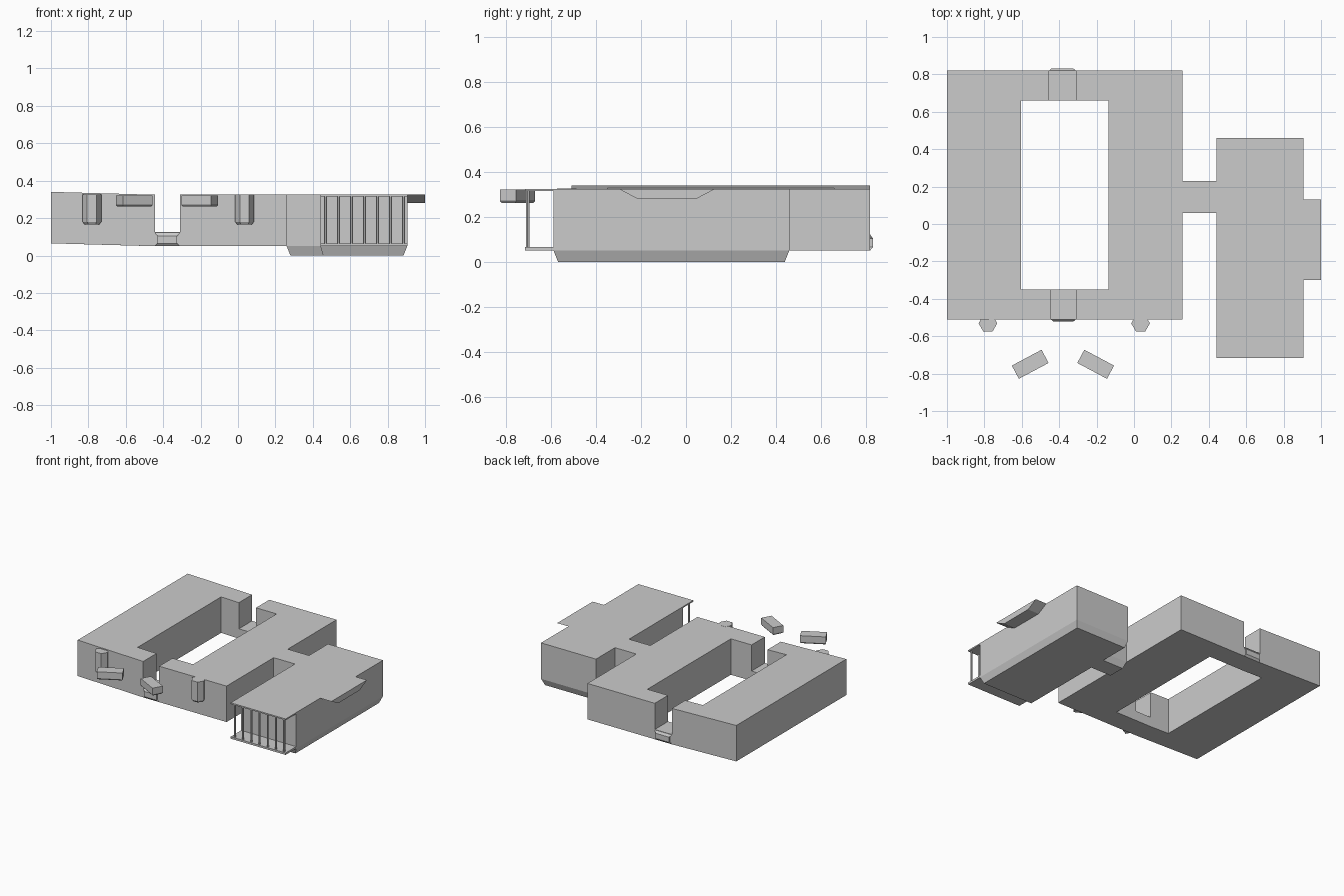
import bpy, bmesh, math
from mathutils import Matrix

if "Cube" in bpy.data.objects:
    bpy.data.objects.remove(bpy.data.objects["Cube"])


def loft(name, rings, shear=None):
    """Solid through a list of (outline, z) rings with equal point counts."""
    bm = bmesh.new()
    loops = [[bm.verts.new((x, y, z + (shear(x) if shear else 0))) for x, y in pts]
             for pts, z in rings]
    bm.faces.new(loops[0][::-1])
    bm.faces.new(loops[-1])
    n = len(loops[0])
    for a, b in zip(loops, loops[1:]):
        for i in range(n):
            j = (i + 1) % n
            bm.faces.new((a[i], a[j], b[j], b[i]))
    bmesh.ops.recalc_face_normals(bm, faces=bm.faces)
    me = bpy.data.meshes.new(name)
    bm.to_mesh(me)
    bm.free()
    ob = bpy.data.objects.new(name, me)
    bpy.context.collection.objects.link(ob)
    return ob


def rect(x0, x1, y0, y1):
    return [(x0, y0), (x1, y0), (x1, y1), (x0, y1)]


def ngon(cx, cy, r, n=6):
    return [(cx + r * math.cos(math.tau * i / n), cy + r * math.sin(math.tau * i / n))
            for i in range(n)]


BASE, TOP = 0.05, 0.325

# Courtyard building: gently rising left wing and flat right wing
left = [(-1, -.51), (-.445, -.51), (-.445, -.35), (-.605, -.35),
        (-.605, .66), (-.455, .66), (-.455, .82), (-1, .82)]
right = [(.26, -.51), (.26, .82), (-.31, .82), (-.31, .66),
         (-.135, .66), (-.135, -.35), (-.31, -.35), (-.31, -.51)]
loft("left_wing", [(left, BASE), (left, TOP)], lambda x: 0.0275 * max(0, -.45 - x))
loft("right_wing", [(right, BASE), (right, TOP)])

# Low gateway sills with a bevelled outer lip
for name, x0, y_in, y_out, s in (("front_sill", -.445, -.35, -.51, -1),
                                 ("back_sill", -.455, .66, .82, 1)):
    loft(name, [(rect(x0, -.31, y_in, y_out), BASE),
                (rect(x0, -.31, y_in, y_out), 0.125)])
    a, b = y_out, y_out + s * 0.012
    loft(name + "_lip", [(rect(x0, -.31, a - s * .01, a), BASE),
                         (rect(x0 + .015, -.325, a - s * .01, b), 0.065),
                         (rect(x0 + .015, -.325, a - s * .01, b), 0.105),
                         (rect(x0, -.31, a - s * .01, a), 0.122)])

# Side hall with link passage and tapered footing
hall = [(.44, -.59), (.905, -.59), (.905, .46), (.44, .46),
        (.44, .23), (.26, .23), (.26, .06), (.44, .06)]
foot = [(.455, -.57), (.885, -.57), (.885, .44), (.455, .44),
        (.455, .21), (.28, .21), (.28, .08), (.455, .08)]
loft("side_hall", [(foot, 0), (hall, BASE), (hall, TOP)])

# Porch floor, roof and slim columns
porch = rect(.44, .905, -.717, -.59)
loft("porch_floor", [(porch, BASE), (porch, 0.065)])
loft("porch_roof", [(porch, 0.315), (porch, TOP)])
for i in range(7):
    c = ngon(.468 + i * .0695, -.705, .008)
    loft(f"porch_column_{i + 1}", [(c, 0.06), (c, 0.32)])

# Bay projecting from the right wall
loft("wall_bay", [(rect(.9, 1, -.215, .045), 0.28), (rect(.9, 1, -.3, .13), TOP)])

# Hexagonal wall turrets and detached angled blocks, mirrored about the gateway
for side, s in (("left", -1), ("right", 1)):
    cx = -.373 + s * .408
    loft(side + "_turret", [(ngon(cx, -.531, .038), 0.165),
                            (ngon(cx, -.531, .05), 0.18),
                            (ngon(cx, -.531, .05), 0.326)])
    block = loft(side + "_angled_block",
                 [(rect(-.085, .085, -.035, .035), 0.263),
                  (rect(-.09, .09, -.04, .04), 0.27),
                  (rect(-.09, .09, -.04, .04), 0.322)])
    block.matrix_world = (Matrix.Translation((-.38 + s * .175, -.75, 0))
                          @ Matrix.Rotation(-s * math.radians(28), 4, 'Z'))
